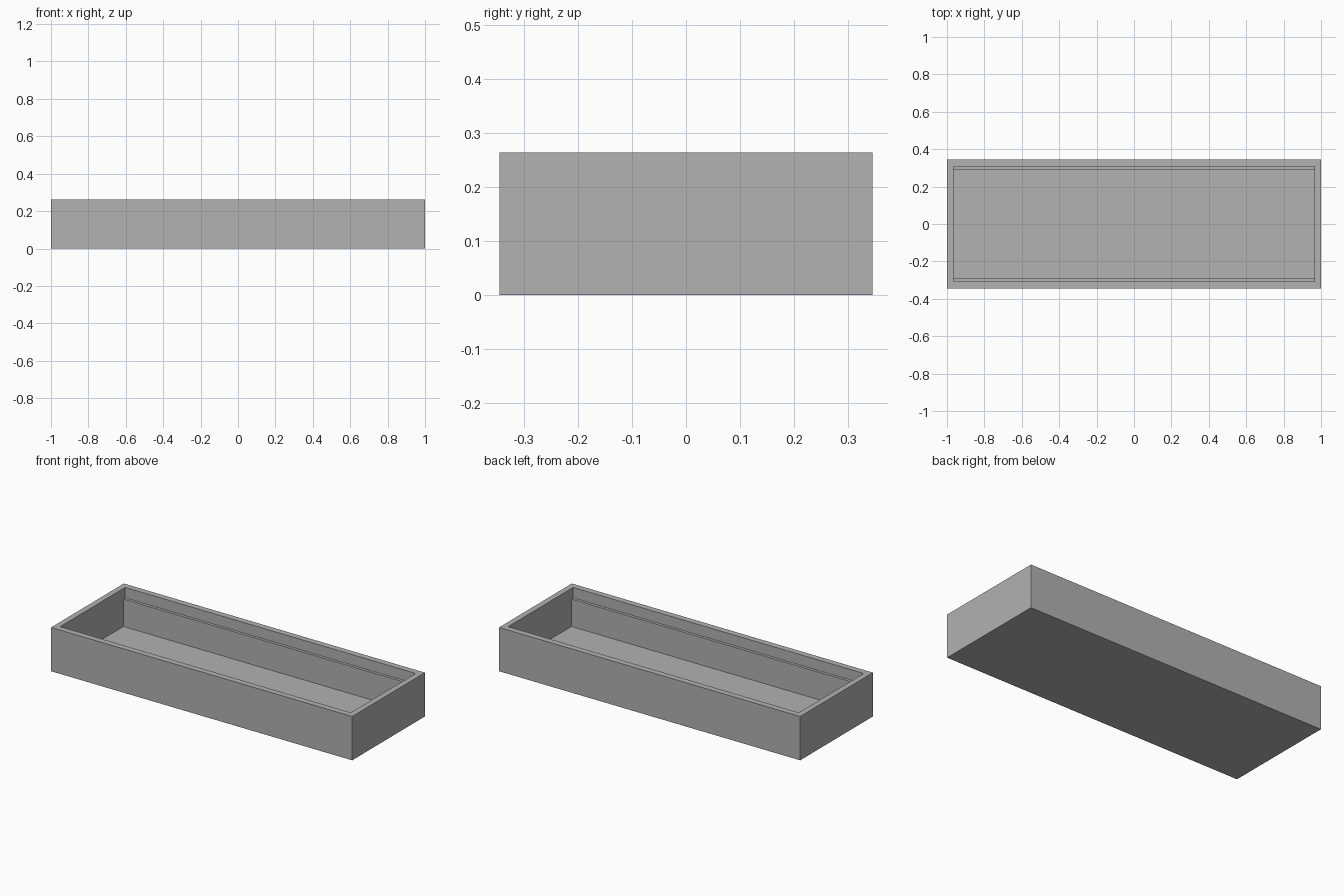
import bpy
import bmesh

cube = bpy.data.objects.get("Cube")
if cube:
    bpy.data.objects.remove(cube, do_unlink=True)

HALF_X, HALF_Y, HEIGHT = 1.0, 0.345, 0.263
INNER_X, UPPER_Y, LOWER_Y = 0.965, 0.308, 0.291
FLOOR_Z, LEDGE_Z = 0.035, 0.2

grey = bpy.data.materials.new("plain grey")
grey.use_nodes = True
colour = (0.445, 0.445, 0.445, 1)
grey.diffuse_color = colour
grey.node_tree.nodes["Principled BSDF"].inputs["Base Color"].default_value = colour


def extrude_profile(name, half_profile, half_length):
    """Mirror a (y, z) half profile across y = 0 and extrude it along x."""
    points = half_profile + [(-y, z) for y, z in reversed(half_profile)]
    bm = bmesh.new()
    face = bm.faces.new([bm.verts.new((-half_length, y, z)) for y, z in points])
    end = bmesh.ops.extrude_face_region(bm, geom=[face])
    verts = [v for v in end["geom"] if isinstance(v, bmesh.types.BMVert)]
    bmesh.ops.translate(bm, verts=verts, vec=(2 * half_length, 0, 0))
    bmesh.ops.recalc_face_normals(bm, faces=bm.faces)
    mesh = bpy.data.meshes.new(name)
    bm.to_mesh(mesh)
    bm.free()
    mesh.materials.append(grey)
    obj = bpy.data.objects.new(name, mesh)
    bpy.context.scene.collection.objects.link(obj)
    return obj


# Solid outer block of the tray
tray = extrude_profile("tray", [(HALF_Y, 0), (HALF_Y, HEIGHT)], HALF_X)

# Stepped cavity, leaving a narrow ledge along both long walls
cavity = extrude_profile("cavity_cutter", [
    (LOWER_Y, FLOOR_Z), (LOWER_Y, LEDGE_Z),
    (UPPER_Y, LEDGE_Z), (UPPER_Y, HEIGHT + 0.1)], INNER_X)
cavity.hide_render = True

# Hollow out the block and drop the cutter
cut = tray.modifiers.new("hollow", 'BOOLEAN')
cut.operation = 'DIFFERENCE'
cut.solver = 'EXACT'
cut.object = cavity
bpy.context.view_layer.objects.active = tray
tray.select_set(True)
bpy.ops.object.modifier_apply(modifier=cut.name)
bpy.data.objects.remove(cavity, do_unlink=True)
